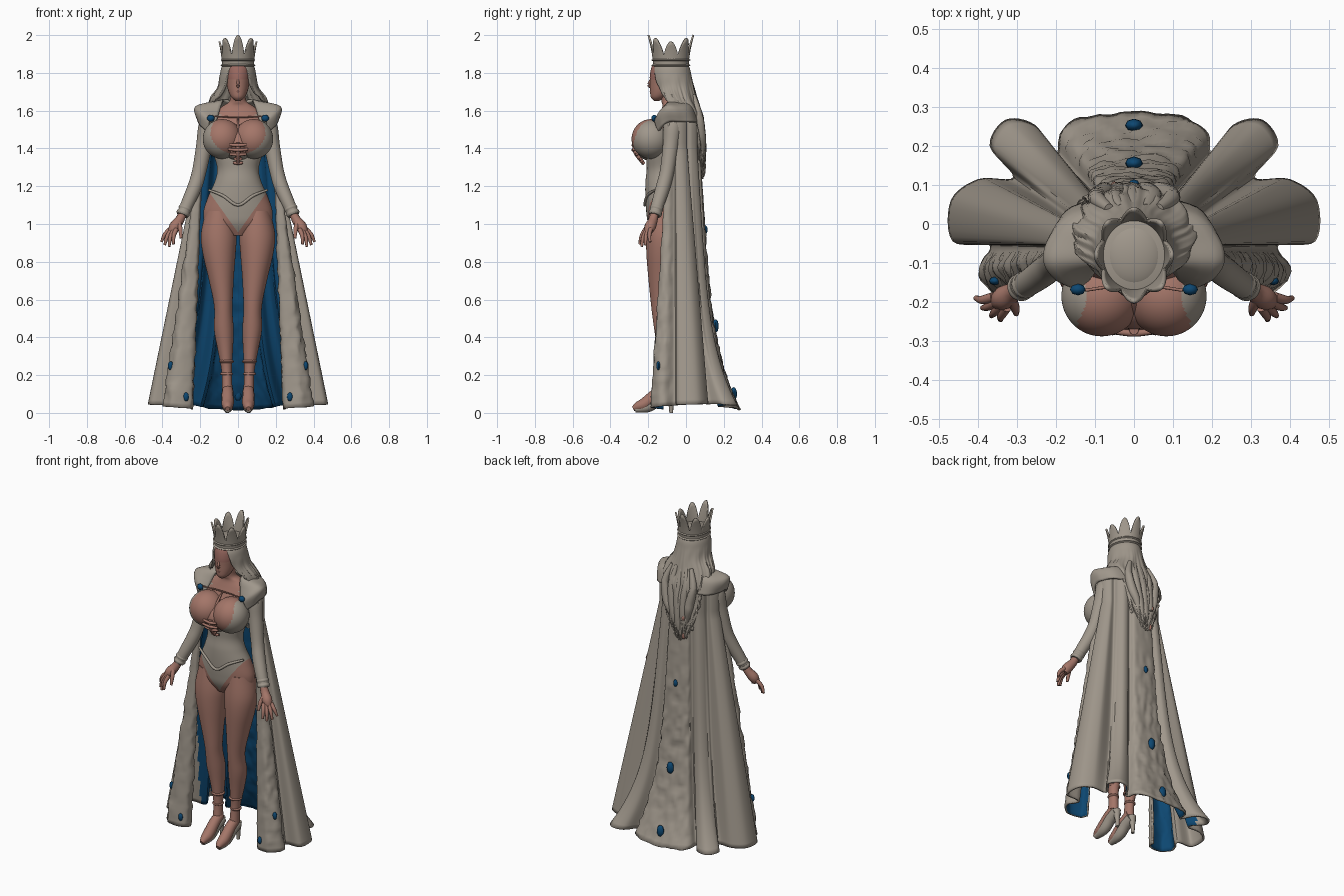
import bpy, bmesh, math, random
from mathutils import Vector, noise

random.seed(4)
if "Cube" in bpy.data.objects:
    bpy.data.objects.remove(bpy.data.objects["Cube"])


def material(name, rgb):
    m = bpy.data.materials.new(name)
    m.use_nodes = True
    m.diffuse_color = (*rgb, 1)
    bsdf = m.node_tree.nodes["Principled BSDF"]
    bsdf.inputs["Base Color"].default_value = (*rgb, 1)
    bsdf.inputs["Roughness"].default_value = 0.8
    return m


CLOTH = material("warm grey cloth", (0.35, 0.31, 0.26))
SKIN = material("skin", (0.37, 0.18, 0.14))
ROSE = material("rose shade", (0.33, 0.145, 0.12))
BLUE = material("deep blue", (0.004, 0.063, 0.165))
SIDES = (("left", 1), ("right", -1))


def smooth(pts, n):
    """Catmull-Rom points through a list of equal-length tuples."""
    out = []
    for i in range(len(pts) - 1):
        a, b, c, d = pts[max(i - 1, 0)], pts[i], pts[i + 1], pts[min(i + 2, len(pts) - 1)]
        for k in range(n):
            t = k / n
            out.append(tuple(q + t / 2 * (r - p + t * (2 * p - 5 * q + 4 * r - s + t * (3 * (q - r) + s - p)))
                             for p, q, r, s in zip(a, b, c, d)))
    return out + [tuple(pts[-1])]


def finish(name, bm, mats, rule=None, thick=0):
    if rule:
        for f in bm.faces:
            f.material_index = rule(f.calc_center_median())
    me = bpy.data.meshes.new(name)
    bm.to_mesh(me)
    bm.free()
    for m in mats:
        me.materials.append(m)
    me.shade_smooth()
    me.set_sharp_from_angle(angle=math.radians(50))
    ob = bpy.data.objects.new(name, me)
    bpy.context.collection.objects.link(ob)
    if thick:
        mod = ob.modifiers.new("thickness", 'SOLIDIFY')
        mod.thickness, mod.offset = thick, -1
        mod.material_offset = int(len(mats) > 1)


def sheet(name, rows, mats, closed=False, rule=None, thick=0, cuts=()):
    """Skin rows of points; closed rows are capped into a solid unless given a thickness."""
    bm = bmesh.new()
    vs = [[bm.verts.new(p) for p in row] for row in rows]
    n = len(vs[0])
    for a, b in zip(vs, vs[1:]):
        for i in range(n if closed else n - 1):
            j = (i + 1) % n
            bm.faces.new((a[i], a[j], b[j], b[i]))
    if closed and not thick:
        bm.faces.new(vs[0])
        bm.faces.new(vs[-1])
        bmesh.ops.recalc_face_normals(bm, faces=bm.faces)
    for spot, way in cuts:
        bmesh.ops.bisect_plane(bm, geom=bm.verts[:] + bm.edges[:] + bm.faces[:], plane_co=spot, plane_no=way)
    finish(name, bm, mats, rule, thick)


def ring(n):
    return [(math.cos(math.tau * i / n), math.sin(math.tau * i / n)) for i in range(n)]


def stack(name, rows, mats, s=1, rule=None, n=4, sides=40, cuts=()):
    """Level elliptical rings: z, centre x, centre y, radius x, radius y."""
    sheet(name, [[(s * (cx + rx * c), cy + ry * d, z) for c, d in ring(sides)]
                 for z, cx, cy, rx, ry in smooth(rows, n)], mats, True, rule, cuts=cuts)


def tube(name, pts, mat, s=1, n=5, sides=12):
    """Round tube along x, y, z, radius points."""
    path = smooth(pts, n)
    rows = []
    for i, p in enumerate(path):
        way = Vector(path[min(i + 1, len(path) - 1)][:3]) - Vector(path[max(i - 1, 0)][:3])
        q = way.to_track_quat('Z', 'Y')
        spots = [Vector(p[:3]) + q @ Vector((c * p[3], d * p[3], 0)) for c, d in ring(sides)]
        rows.append([(s * v.x, v.y, v.z) for v in spots])
    sheet(name, rows, [mat], True)


def ball(name, centre, size, mats, rule=None, seg=24):
    bm = bmesh.new()
    bmesh.ops.create_uvsphere(bm, u_segments=seg, v_segments=seg, radius=1)
    for v in bm.verts:
        v.co = Vector(c + a * r for c, a, r in zip(centre, v.co, size))
    finish(name, bm, mats, rule)


# Torso in a high-cut bodysuit with an open neckline
def suit(p):
    neckline = (p.x / 0.145) ** 2 + ((p.z - 1.485) / 0.115) ** 2 < 1 and p.y < -0.1
    return int(neckline or p.z > 1.58 or p.z < 0.955 + 1.4 * abs(p.x))


stack("torso", [(0.94, 0, -.11, .06, .06), (1.0, 0, -.11, .165, .09), (1.06, 0, -.11, .183, .1),
                (1.14, 0, -.115, .16, .1), (1.22, 0, -.125, .125, .09), (1.29, 0, -.125, .11, .083),
                (1.37, 0, -.12, .13, .09), (1.46, 0, -.1, .155, .09), (1.54, 0, -.085, .15, .07),
                (1.59, 0, -.08, .125, .055), (1.625, 0, -.08, .08, .045), (1.65, 0, -.09, .045, .04),
                (1.7, 0, -.1, .04, .04)],
      [CLOTH, SKIN], rule=suit, n=8, sides=80, cuts=[((0, 0, .955), (s * 1.4, 0, -1)) for s in (1, -1)])
tube("hip_trim", [(-.155, -.165, 1.18, .006), (-.08, -.205, 1.15, .008), (0, -.218, 1.1, .008),
                  (.08, -.205, 1.15, .008), (.155, -.165, 1.18, .006)], CLOTH)
ball("bust_centre", (0, -.19, 1.42), (.085, .08, .085), [CLOTH, SKIN], suit, 48)

# Head with face details
stack("head", [(1.652, 0, -.155, .012, .014), (1.67, 0, -.148, .034, .038), (1.7, 0, -.13, .05, .06),
               (1.74, 0, -.115, .06, .076), (1.79, 0, -.108, .066, .083), (1.84, 0, -.1, .066, .078),
               (1.88, 0, -.09, .04, .05)], [SKIN, ROSE], rule=lambda p: int(p.z > 1.76))
tube("nose", [(0, -.188, 1.765, .005), (0, -.196, 1.735, .009), (0, -.186, 1.725, .006)], SKIN)
tube("lips", [(-.018, -.178, 1.7, .003), (0, -.187, 1.7, .005), (.018, -.178, 1.7, .003)], ROSE)

for side, s in SIDES:
    ball(side + "_bust", (s * .083, -.185, 1.45), (.103, .103, .105), [CLOTH, SKIN], suit, 64)

    # Legs, feet and heeled sandals
    stack(side + "_leg", [(1.07, .1, -.11, .07, .085), (.95, .102, -.115, .094, .094), (.85, .1, -.12, .088, .09),
                          (.72, .09, -.125, .068, .075), (.6, .08, -.13, .052, .058), (.53, .077, -.125, .048, .055),
                          (.44, .075, -.11, .052, .058), (.33, .067, -.105, .04, .046), (.22, .06, -.11, .027, .03),
                          (.12, .057, -.115, .028, .034)], [SKIN], s)
    tube(side + "_foot", [(.055, -.1, .13, .028), (.055, -.15, .105, .031), (.055, -.215, .05, .033),
                          (.055, -.255, .034, .025), (.055, -.28, .022, .012)], SKIN, s)
    tube(side + "_sole", [(.055, -.085, .1, .03), (.055, -.14, .077, .032), (.055, -.2, .034, .03),
                          (.055, -.27, .018, .016)], CLOTH, s)
    tube(side + "_heel", [(.057, -.088, .11, .026), (.057, -.08, .05, .014), (.057, -.078, 0, .01)], CLOTH, s)
    for k, z in enumerate((.2, .265)):
        r = .029 + .006 * k
        stack(f"{side}_ankle_strap_{k}", [(z, .061, -.11, r, r), (z + .007, .061, -.11, r + .005, r + .005),
                                          (z + .014, .061, -.11, r, r)], [SKIN], s, sides=20)

    # Sleeves, cuffs and hands
    tube(side + "_sleeve", [(.13, -.07, 1.575, .035), (.158, -.07, 1.52, .05), (.178, -.08, 1.42, .043),
                            (.205, -.1, 1.28, .038), (.228, -.12, 1.2, .038), (.262, -.145, 1.12, .035),
                            (.293, -.165, 1.05, .031)], CLOTH, s, sides=24)
    for k in range(2):
        c = Vector((.276, -.153, 1.09)) + k * Vector((.011, -.007, -.024))
        tube(f"{side}_cuff_{k}", [(*c, .033), (c.x + .004, c.y - .003, c.z - .01, .036),
                                  (c.x + .008, c.y - .006, c.z - .02, .031)], CLOTH, s, sides=20)
    tube(side + "_palm", [(.29, -.165, 1.06, .021), (.31, -.175, 1.02, .025), (.335, -.19, .985, .03),
                          (.35, -.2, .955, .02)], SKIN, s)
    for k, tip in enumerate([(.405, -.19, .905), (.388, -.215, .888), (.365, -.235, .88), (.342, -.245, .892)]):
        base = Vector((.36 - .011 * k, -.187 - .009 * k, .972))
        mid = base.lerp(Vector(tip), .5) + Vector((.006, -.006, .004))
        tube(f"{side}_finger_{k}", [(*base, .013), (*mid, .011), (*tip, .007)], SKIN, s, 4, 8)
    tube(side + "_thumb", [(.315, -.19, 1.01, .014), (.305, -.215, .97, .012), (.302, -.23, .925, .007)], SKIN, s)

    # Broad shoulder collar: neck edge, pointed ridge and lower edge, with a clasp
    edges = smooth([(.118, -.15, 1.53, .15, -.168, 1.545, .165, -.15, 1.49),
                    (.1, -.125, 1.59, .195, -.145, 1.59, .2, -.125, 1.52),
                    (.085, -.1, 1.645, .225, -.1, 1.622, .212, -.085, 1.54),
                    (.08, -.05, 1.66, .212, -.04, 1.62, .207, -.03, 1.54),
                    (.07, .0, 1.66, .15, .025, 1.62, .16, .045, 1.54),
                    (0, .03, 1.65, 0, .06, 1.62, 0, .08, 1.54)], 6)
    collar = []
    for e in edges:
        arc = smooth([e[:3], e[3:6], e[6:]], 5)
        collar.append([(s * x, y, z) for x, y, z in arc[::s]])
    sheet(side + "_collar", collar, [CLOTH], thick=.014)
    ball(side + "_clasp_gem", (s * .144, -.168, 1.56), (.02, .015, .018), [BLUE], seg=8)

# Bust ornament, necklace and pendant
for k, (z, w) in enumerate([(1.42, .045), (1.395, .052), (1.37, .045), (1.345, .02), (1.325, .026)]):
    y = -.276 + .8 * max(0, 1.39 - z)
    tube(f"ornament_bar_{k}", [(-w, y, z, .007), (0, y - .004, z - .003, .009), (w, y, z, .007)], SKIN)
tube("ornament_stem", [(0, -.272, 1.43, .012), (0, -.265, 1.38, .014), (0, -.225, 1.32, .009)], SKIN)
tube("necklace", [(-.125, -.17, 1.57, .004), (0, -.155, 1.565, .004), (.125, -.17, 1.57, .004)], SKIN)
tube("pendant", [(0, -.155, 1.56, .004), (0, -.2, 1.52, .007), (0, -.25, 1.46, .006)], SKIN)

# Cape: each row gives hem and shoulder positions from the back centre to the front edge
half = [(0, .285, 0, .075), (.105, .28, .03, .075), (.187, .245, .06, .07), (.2, .18, .075, .05),
        (.255, .255, .1, .06), (.33, .267, .125, .055), (.37, .2, .145, .03), (.31, .12, .15, .005),
        (.4, .115, .175, .005), (.47, .06, .195, -.02), (.465, -.045, .2, -.05), (.37, -.055, .19, -.06),
        (.4, -.12, .2, -.08), (.35, -.185, .205, -.095), (.255, -.17, .195, -.1), (.237, -.12, .185, -.09)]
outline = smooth([(-a, b, -c, d) for a, b, c, d in half[:0:-1]] + half, 6)
cape = []
steps = 64
for j in range(steps + 1):
    row = []
    for i, (hx, hy, tx, ty) in enumerate(outline):
        u = abs(2 * i / (len(outline) - 1) - 1)
        hem = .018 + .03 * math.sin(math.pi * u)
        z = 1.625 + (hem - 1.625) * j / steps
        t = max(0, (1.4 - z) / (1.4 - hem))
        train = max(0, min(1, (.52 - u) / .12))  # the back flares out near the floor
        f = t + .6 * train * (t ** 5 - t)
        p = Vector((tx + (hx - tx) * f, ty + (hy - ty) * f, z))
        if z > 1.54:
            shrink = 1 - .5 * ((z - 1.54) / .085) ** 2
            p.x, p.y = p.x * shrink, -.04 + (p.y + .04) * shrink
        if u < .16 or u > .76:  # embossed centre panel and fur borders
            bump = .012 * min(1, 2 * t) * noise.noise(p * 26)
            p += Vector((p.x, p.y, 0)).normalized() * bump
        row.append(p)
    cape.append(row)


# The lining is blue except at the shoulders and inside the wide outer folds
def plain_lining(p):
    return 2 * int(p.z > 1.5 or (abs(p.x) > .33 and p.y > -.07))


sheet("cape", cape, [CLOTH, BLUE, CLOTH, CLOTH], rule=plain_lining, thick=.011)

# Cape jewels
jewels = [(0, .104, .97, .6), (0, .156, .46, 1), (0, .253, .1, 1)]
jewels += [(s * x, y, z, .65) for s in (1, -1) for x, y, z in [(.275, -.176, .085), (.357, -.146, .25)]]
for k, (x, y, z, size) in enumerate(jewels):
    ball(f"cape_jewel_{k}", (x, y, z), (.023 * size, .017 * size, .036 * size), [BLUE], seg=8)

# Long hair framing the face: z, half width, front, back, half opening angle
hair = []
locks = smooth([(1.875, .06, -.14, -.01, 175), (1.83, .087, -.178, .018, 152), (1.78, .098, -.185, .03, 143),
                (1.72, .11, -.175, .045, 137), (1.66, .15, -.15, .06, 126), (1.6, .16, -.11, .08, 105),
                (1.52, .135, -.06, .094, 90), (1.42, .112, -.02, .102, 85), (1.34, .085, .0, .1, 80),
                (1.26, .045, .03, .092, 70)], 5)
for z, w, front, back, opening in locks:
    row = []
    low = max(0, min(1, (1.8 - z) / .3))
    for i in range(121):
        a = math.radians(opening) * (i / 60 - 1)
        r = 1 + low * .06 * math.sin(11 * a + 3 * math.sin(14 * z))
        drop = low * .04 * noise.noise(Vector((9 * a, 0, 0)))
        row.append((w * r * math.sin(a) - .02 * max(0, 1.55 - z) / .3,
                    (front + back) / 2 + (back - front) / 2 * r * math.cos(a), z + drop))
    hair.append(row)
sheet("hair", hair, [CLOTH], thick=.014)
for k in range(5):
    x = -.08 + .04 * k
    end = 1.28 + 1.2 * abs(x) + random.uniform(-.02, .03)
    tube(f"hair_lock_{k}", [(x * .8, .04, 1.68, .012), (x * 1.2, .066, 1.58, .022), (x, .078, 1.48, .026),
                            (x * .8 - .01, .084, end + .06, .022), (x * .5 - .02, .08, end - .03, .004)], CLOTH)

# Small ribbons tied into the hair
for k, (x, y, z) in enumerate([(-.068, .09, 1.43), (-.05, .097, 1.39), (-.045, .088, 1.27)]):
    ball(f"hair_ribbon_{k}", (x, y, z), (.01, .012, .018), [SKIN], seg=10)

# Crown with flared leaf points around a rounded cap
ball("cap", (0, -.08, 1.85), (.082, .092, .04), [CLOTH])
crown = []
for t in (1, .85, .7, .55, .4, .25, .1, 0):
    row = []
    for i in range(128):
        a = math.tau * i / 128
        leaf = 1 - abs((i / 16 + .5) % 1 * 2 - 1)
        h = .062 + (.073 + .035 * math.cos(a) ** 2) * math.sin(leaf * math.pi / 2) ** .9
        r = .094 + .6 * (t * h) ** 1.7
        row.append((-r * .9 * math.sin(a), -.08 - r * math.cos(a), 1.83 + t * h))
    crown.append(row)
sheet("crown", crown, [CLOTH], True, thick=.009)
for k, z in enumerate((1.84, 1.868)):
    stack(f"crown_band_{k}", [(z - .008, 0, -.08, .08, .09), (z, 0, -.08, .092, .104),
                              (z + .008, 0, -.08, .08, .09)], [CLOTH], sides=48)
